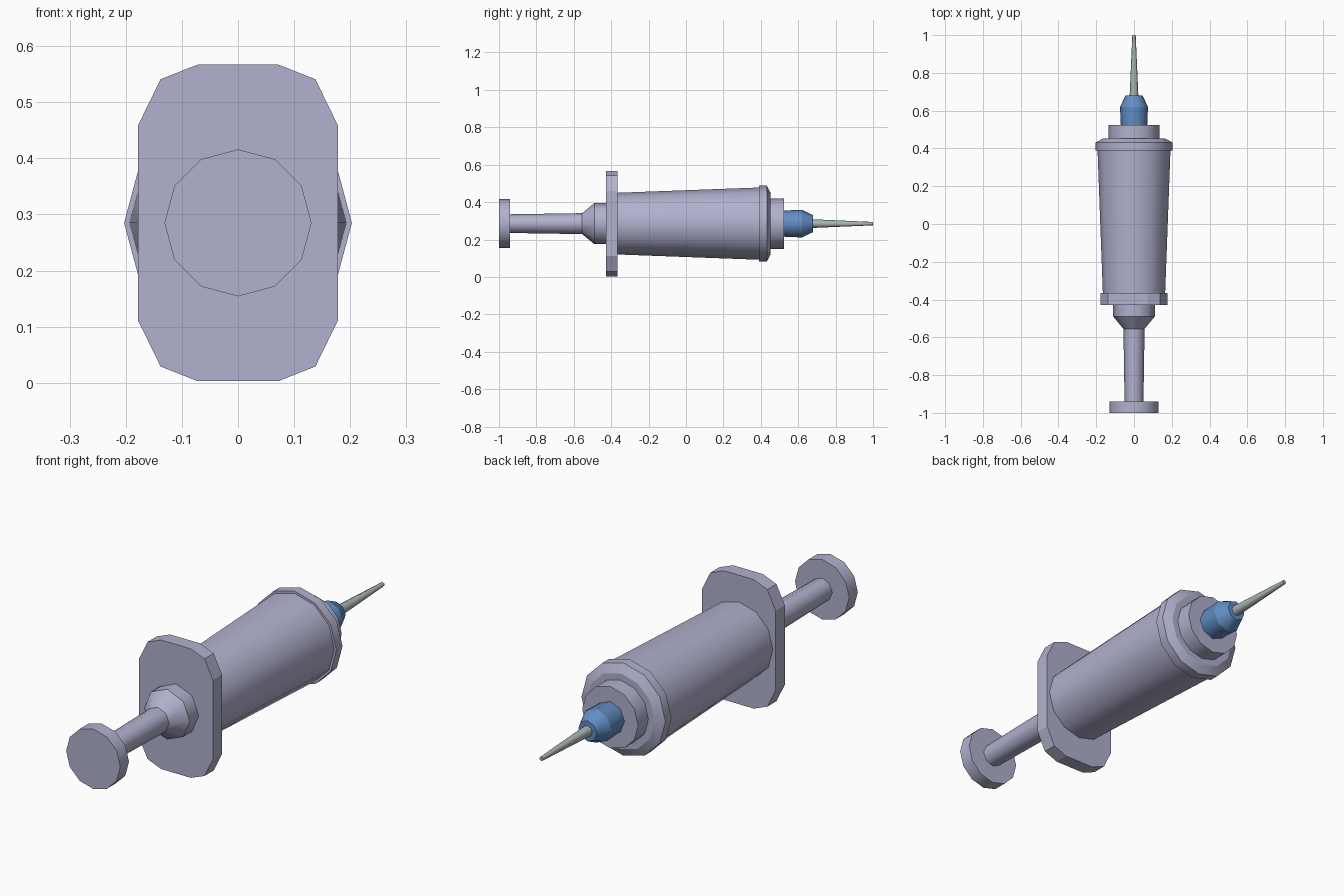
import bpy, bmesh, math

if "Cube" in bpy.data.objects:
    bpy.data.objects.remove(bpy.data.objects["Cube"])

CZ = 0.285  # height of the syringe axis


def material(name, rgb):
    m = bpy.data.materials.new(name)
    m.diffuse_color = (*rgb, 1)
    m.use_nodes = True
    m.node_tree.nodes["Principled BSDF"].inputs["Base Color"].default_value = m.diffuse_color
    return m


def loft(name, rings, mat, smooth=True):
    """Skin a list of equal-length rings of points, capping both ends."""
    bm = bmesh.new()
    vs = [[bm.verts.new(p) for p in ring] for ring in rings]
    n = len(vs[0])
    for a, b in zip(vs, vs[1:]):
        for i in range(n):
            j = (i + 1) % n
            bm.faces.new((a[i], a[j], b[j], b[i])).smooth = smooth
    bm.faces.new(vs[0])
    bm.faces.new(vs[-1])
    # keep every ring crisp while the sides shade round
    for ring in vs:
        for i in range(n):
            bm.edges.get((ring[i], ring[(i + 1) % n])).smooth = False
    bmesh.ops.recalc_face_normals(bm, faces=bm.faces[:])
    me = bpy.data.meshes.new(name)
    bm.to_mesh(me)
    bm.free()
    me.materials.append(mat)
    ob = bpy.data.objects.new(name, me)
    bpy.context.collection.objects.link(ob)
    return ob


def lathe(name, profile, sides, mat):
    """Turn (y, radius) pairs around the syringe axis."""
    angles = [2 * math.pi * i / sides for i in range(sides)]
    return loft(name, [[(r * math.cos(a), y, CZ + r * math.sin(a)) for a in angles]
                       for y, r in profile], mat)


plastic = material("plastic", (0.44, 0.44, 0.62))
blue = material("hub_blue", (0.12, 0.27, 0.55))
steel = material("steel", (0.40, 0.46, 0.46))

# plunger
lathe("thumb_disc", [(-1, 0.131), (-0.94, 0.131)], 12, plastic)
lathe("plunger_rod", [(-0.94, 0.05), (-0.555, 0.056), (-0.49, 0.11), (-0.428, 0.11)], 8, plastic)

# finger flange: rounded rectangle mirrored from one quarter
quarter = [(0.178, 0.174), (0.138, 0.256), (0.072, 0.282)]
half = quarter + [(-x, z) for x, z in reversed(quarter)]
outline = half + [(-x, -z) for x, z in half]
loft("finger_flange", [[(x, y, CZ + z) for x, z in outline] for y in (-0.428, -0.365)],
     plastic, smooth=False)

# barrel, its front collar and the nozzle step
lathe("barrel", [(-0.365, 0.165), (0.39, 0.193)], 12, plastic)
lathe("barrel_collar", [(0.39, 0.203), (0.432, 0.203), (0.452, 0.165)], 12, plastic)
lathe("nozzle_step", [(0.452, 0.135), (0.524, 0.135)], 12, plastic)

# needle
lathe("needle_hub", [(0.524, 0.07), (0.62, 0.074), (0.68, 0.045)], 8, blue)
lathe("needle", [(0.68, 0.023), (1, 0.009)], 8, steel)
